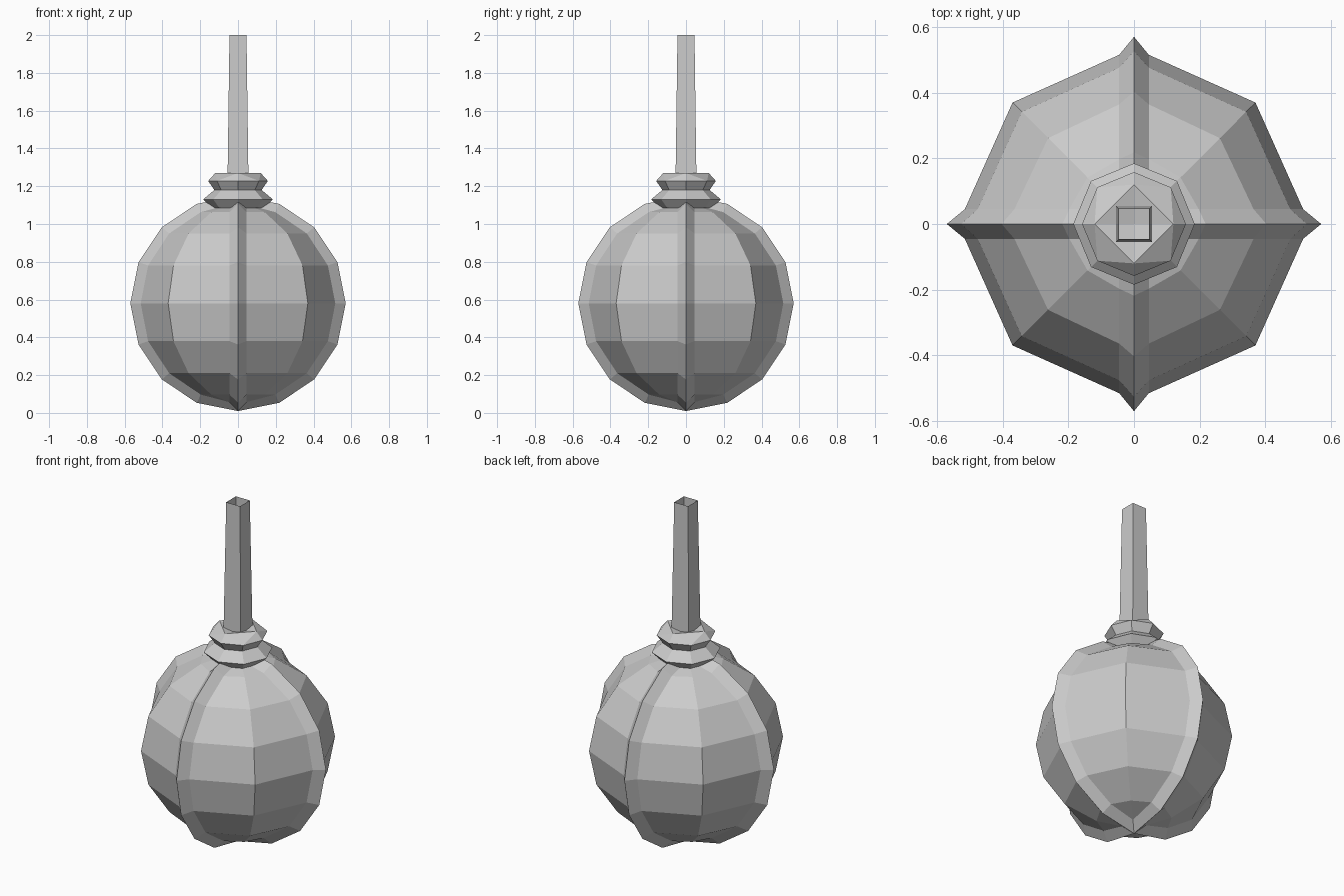
import bpy, bmesh
from math import sin, cos, pi, radians, sqrt
from mathutils import Vector, Matrix

if "Cube" in bpy.data.objects:
    bpy.data.objects.remove(bpy.data.objects["Cube"], do_unlink=True)

grey = bpy.data.materials.new("plain grey")
grey.use_nodes = True
colour = (0.6, 0.6, 0.6, 1)
grey.diffuse_color = colour
grey.node_tree.nodes["Principled BSDF"].inputs["Base Color"].default_value = colour


def finish(name, bm):
    bmesh.ops.remove_doubles(bm, verts=bm.verts, dist=0.0005)
    bmesh.ops.recalc_face_normals(bm, faces=bm.faces)
    mesh = bpy.data.meshes.new(name)
    bm.to_mesh(mesh)
    bm.free()
    mesh.materials.append(grey)
    obj = bpy.data.objects.new(name, mesh)
    bpy.context.collection.objects.link(obj)
    return obj


def loft(bm, rows, closed=True):
    """Join rows of points, each with the same count, with quads."""
    grid = [[bm.verts.new(p) for p in row] for row in rows]
    n = len(rows[0])
    for a, b in zip(grid, grid[1:]):
        for i in range(n if closed else n - 1):
            j = (i + 1) % n
            bm.faces.new((a[i], a[j], b[j], b[i]))
    return grid


def ring(radius, z, sides=8, turn=0):
    return [(radius * cos(turn + 2 * pi * i / sides),
             radius * sin(turn + 2 * pi * i / sides), z) for i in range(sides)]


# Round body: one quarter panel between two raised seams, repeated four times
CENTRE, PANEL, SEAM, HALF = 0.58, 0.523, 0.57, 0.045
bm = bmesh.new()
rows = []
for step in range(9):
    lat = radians(-90 + 22.5 * step)
    seam, seam_z = SEAM * cos(lat), CENTRE + SEAM * sin(lat)
    r, z = PANEL * cos(lat), CENTRE + PANEL * sin(lat)
    edge, diag = max(r * 0.985, HALF), max(r / sqrt(2), HALF)
    rows.append([(seam, 0, seam_z), (edge, HALF, z), (diag, diag, z),
                 (HALF, edge, z), (0, seam, seam_z)])
for quarter in range(4):
    spin = Matrix.Rotation(quarter * pi / 2, 3, "Z")
    loft(bm, [[spin @ Vector(p) for p in row] for row in rows], closed=False)
bmesh.ops.dissolve_degenerate(bm, dist=0.0005, edges=bm.edges)
finish("round_body", bm)

# Lower collar: eight-sided ring with a sharp rim
bm = bmesh.new()
grid = loft(bm, [ring(0.14, 1.085), ring(0.185, 1.13), ring(0.125, 1.18)])
bm.faces.new(grid[0])
bm.faces.new(grid[-1])
finish("lower_collar", bm)

# Upper collar: eight-sided rim closing to a four-sided top
bm = bmesh.new()
grid = loft(bm, [ring(0.125, 1.18), ring(0.158, 1.228)])
rim = grid[-1]
top = [bm.verts.new(p) for p in ring(0.12, 1.27, 4)]
hub = bm.verts.new((0, 0, 1.25))
for i in range(4):
    a, b, c = rim[2 * i], rim[2 * i + 1], rim[(2 * i + 2) % 8]
    t, u = top[i], top[(i + 1) % 4]
    for face in ((a, b, t), (b, u, t), (b, c, u), (t, u, hub)):
        bm.faces.new(face)
bm.faces.new(grid[0])
finish("upper_collar", bm)

# Stem: tapered square tube, open at the top
bm = bmesh.new()
loft(bm, [ring(0.055 * sqrt(2), 1.26, 4, pi / 4), ring(0.045 * sqrt(2), 2.0, 4, pi / 4)])
finish("stem", bm)
